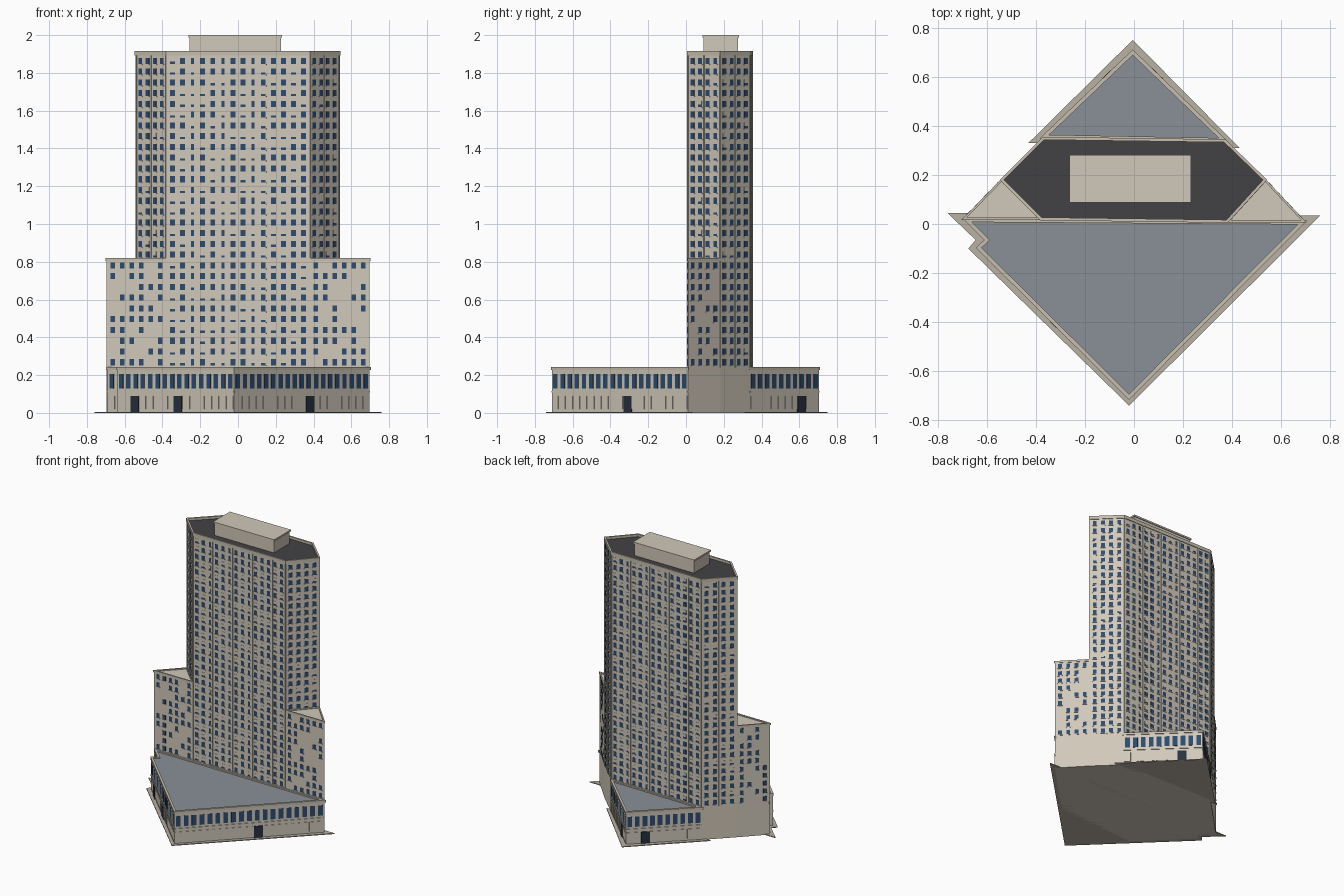
import bpy, bmesh, random
from mathutils import Vector

if "Cube" in bpy.data.objects:
    bpy.data.objects.remove(bpy.data.objects["Cube"])

random.seed(4)


def mat(name, rgb):
    m = bpy.data.materials.new(name)
    m.diffuse_color = (*rgb, 1)
    m.use_nodes = True
    m.node_tree.nodes["Principled BSDF"].inputs["Base Color"].default_value = m.diffuse_color
    return m


WALL = mat("limestone", (0.64, 0.58, 0.49))
TRIM = mat("trim", (0.57, 0.52, 0.43))
GLASS = mat("glass", (0.025, 0.07, 0.16))
DOOR = mat("door", (0.02, 0.03, 0.05))
GREY = mat("podium_roofing", (0.25, 0.28, 0.31))
DARK = mat("tower_roofing", (0.055, 0.053, 0.06))
PAVE = mat("paving", (0.48, 0.44, 0.37))


def finish(name, bm, m):
    bmesh.ops.recalc_face_normals(bm, faces=bm.faces)
    me = bpy.data.meshes.new(name)
    bm.to_mesh(me)
    bm.free()
    me.materials.append(m)
    ob = bpy.data.objects.new(name, me)
    bpy.context.collection.objects.link(ob)
    return ob


def add_prism(bm, pts, z0, z1):
    lo = [bm.verts.new((x, y, z0)) for x, y in pts]
    hi = [bm.verts.new((x, y, z1)) for x, y in pts]
    bm.faces.new(lo[::-1])
    bm.faces.new(hi)
    n = len(pts)
    for i in range(n):
        j = (i + 1) % n
        bm.faces.new((lo[i], lo[j], hi[j], hi[i]))


def prism(name, pts, z0, z1, m):
    bm = bmesh.new()
    add_prism(bm, pts, z0, z1)
    return finish(name, bm, m)


def offset(pts, d):
    # mitred offset of a counter-clockwise outline, positive = outward
    out, n = [], len(pts)
    for i in range(n):
        p = Vector(pts[i])
        e1 = (p - Vector(pts[i - 1])).normalized()
        e2 = (Vector(pts[(i + 1) % n]) - p).normalized()
        n1, n2 = Vector((e1.y, -e1.x)), Vector((e2.y, -e2.x))
        out.append(tuple(p + (n1 + n2) * d / (1 + n1.dot(n2))))
    return out


def ring(name, pts, d_in, d_out, z0, z1, m):
    bm = bmesh.new()
    loops = [[bm.verts.new((x, y, z)) for x, y in offset(pts, d)]
             for d, z in ((d_out, z0), (d_out, z1), (d_in, z1), (d_in, z0))]
    n = len(pts)
    for k in range(4):
        a, b = loops[k], loops[(k + 1) % 4]
        for i in range(n):
            j = (i + 1) % n
            bm.faces.new((a[i], a[j], b[j], b[i]))
    return finish(name, bm, m)


def wall_box(bm, wall, s0, s1, z0, z1, d):
    # box standing proud of a wall by d, s measured along the wall
    a, b = Vector(wall[0]), Vector(wall[1])
    u = (b - a).normalized()
    n = Vector((u.y, -u.x))
    pts = [a + u * s + n * e for s, e in ((s0, d), (s1, d), (s1, -0.004), (s0, -0.004))]
    add_prism(bm, [tuple(p) for p in pts], z0, z1)


def length(w):
    return (Vector(w[1]) - Vector(w[0])).length


FLOOR, BASE, FLOORS = 0.057, 0.252, 29


def windows(name, wall, cols, f0, f1, keep=1.0, blind=0.0, w=0.026, narrow=()):
    glass, frame = bmesh.new(), bmesh.new()
    pitch = (length(wall) - 0.012) / cols
    for c in range(cols):
        s = 0.006 + (c + 0.5) * pitch
        h = w * (0.3 if c in narrow else 0.5)
        for f in range(f0, f1):
            if random.random() > keep:
                continue
            z = BASE + f * FLOOR
            drop = 0.02 if random.random() < blind else 0.0
            wall_box(glass, wall, s - h, s + h, z, z + 0.032 - drop, 0.0015)
            if drop:
                wall_box(frame, wall, s - h, s + h, z + 0.032 - drop, z + 0.032, 0.002)
            wall_box(frame, wall, s - h - 0.003, s + h + 0.003, z - 0.005, z, 0.004)
    finish(name + "_glass", glass, GLASS)
    finish(name + "_sills", frame, WALL)


# Footprints, counter-clockwise
tower = [(-0.38, 0.02), (0.38, 0.01), (0.535, 0.18), (0.37, 0.34), (-0.37, 0.35), (-0.54, 0.18)]
left_wing = [(-0.695, 0.02), (-0.38, 0.02), (-0.54, 0.18)]
right_wing = [(0.38, 0.01), (0.695, 0.01), (0.535, 0.18)]
podium = [(-0.69, 0.02), (-0.605, -0.065), (-0.638, -0.097), (-0.02, -0.71), (0.695, 0.01)]
back_podium = [(0.375, 0.338), (-0.005, 0.705), (-0.375, 0.352)]

# Pavement slabs
prism("front_pavement", [(-0.76, 0.045), (-0.645, -0.065), (-0.675, -0.10), (-0.02, -0.74), (0.76, 0.035)],
      0, 0.006, PAVE)
prism("back_pavement", [(0.43, 0.31), (-0.005, 0.75), (-0.43, 0.33)], 0, 0.006, PAVE)

# Tower with parapet, dark roof and rooftop block
prism("tower_body", tower, 0, 1.895, WALL)
prism("tower_roof", offset(tower, -0.004), 1.89, 1.90, DARK)
ring("tower_parapet", tower, -0.007, 0.005, 1.893, 1.917, TRIM)
pent = [(-0.26, 0.09), (0.23, 0.09), (0.23, 0.278), (-0.26, 0.278)]
prism("rooftop_block", offset(pent, -0.003), 1.895, 1.99, WALL)
prism("rooftop_block_cap", offset(pent, 0.003), 1.988, 2.0, WALL)

# Tower windows on six walls
for i, nm in enumerate(("front", "front_right", "back_right", "back", "back_left", "front_left")):
    wall = (tower[i], tower[(i + 1) % 6])
    if nm in ("front", "back"):
        windows("tower_" + nm, wall, 14, 0, FLOORS, blind=0.3, narrow=(2, 5, 8))
    else:
        windows("tower_" + nm, wall, 4, 10 if "front" in nm else 0, FLOORS, blind=0.1)

# Slim vertical ribs on the tower walls
bm = bmesh.new()
for i in range(6):
    wall = (tower[i], tower[(i + 1) % 6])
    L = length(wall)
    for t in ((0.003 / L, 3 / 14, 6 / 14, 9 / 14, 12 / 14, 1 - 0.003 / L) if i in (0, 3)
              else (0.003 / L, 0.5, 1 - 0.003 / L)):
        wall_box(bm, wall, t * L - 0.003, t * L + 0.003, 0.82 if i in (1, 5) else 0.24, 1.895, 0.005)
finish("tower_ribs", bm, WALL)

# Triangular side wings
for nm, pts, outer in (("left", left_wing, (left_wing[2], left_wing[0])),
                       ("right", right_wing, (right_wing[1], right_wing[2]))):
    prism(nm + "_wing", pts, 0, 0.812, WALL)
    ring(nm + "_wing_parapet", pts, -0.006, 0.003, 0.805, 0.82, TRIM)
    windows(nm + "_wing_front", (pts[0], pts[1]), 6, 0, 10, keep=0.6, w=0.025)
    windows(nm + "_wing_side", outer, 4, 0, 10, keep=0.6, w=0.025)


def podium_wall(name, wall, doors):
    # tall upper windows, framed shop bays below, belt course and doors
    L = length(wall)
    glass, bays, door = bmesh.new(), bmesh.new(), bmesh.new()
    n = max(1, round(L / 0.0535))
    p = L / n
    for k in range(n):
        s = (k + 0.5) * p
        wall_box(glass, wall, s - 0.016, s + 0.016, 0.13, 0.205, 0.0015)
        wall_box(bays, wall, s - p * 0.42, s + p * 0.42, 0.02, 0.09, 0.003)
    wall_box(bays, wall, 0, L, 0.108, 0.116, 0.004)
    for t in doors:
        wall_box(door, wall, t * L - 0.03, t * L + 0.03, 0.006, 0.09, 0.005)
    finish(name + "_windows", glass, GLASS)
    finish(name + "_shop_bays", bays, WALL)
    if doors:
        finish(name + "_doors", door, DOOR)
    else:
        door.free()


# Low podiums with roofing and parapets
for nm, pts in (("front", podium), ("back", back_podium)):
    prism(nm + "_podium", pts, 0, 0.228, WALL)
    prism(nm + "_podium_roof", offset(pts, -0.008), 0.225, 0.234, GREY)
    ring(nm + "_podium_parapet", pts, -0.012, 0.004, 0.226, 0.243, TRIM)
podium_wall("podium_recess", (podium[0], podium[1]), [])
podium_wall("podium_left", (podium[2], podium[3]), [0.15, 0.52])
podium_wall("podium_right", (podium[3], podium[4]), [0.56])
podium_wall("back_podium_right", (back_podium[0], back_podium[1]), [0.74])
podium_wall("back_podium_left", (back_podium[1], back_podium[2]), [0.26])
